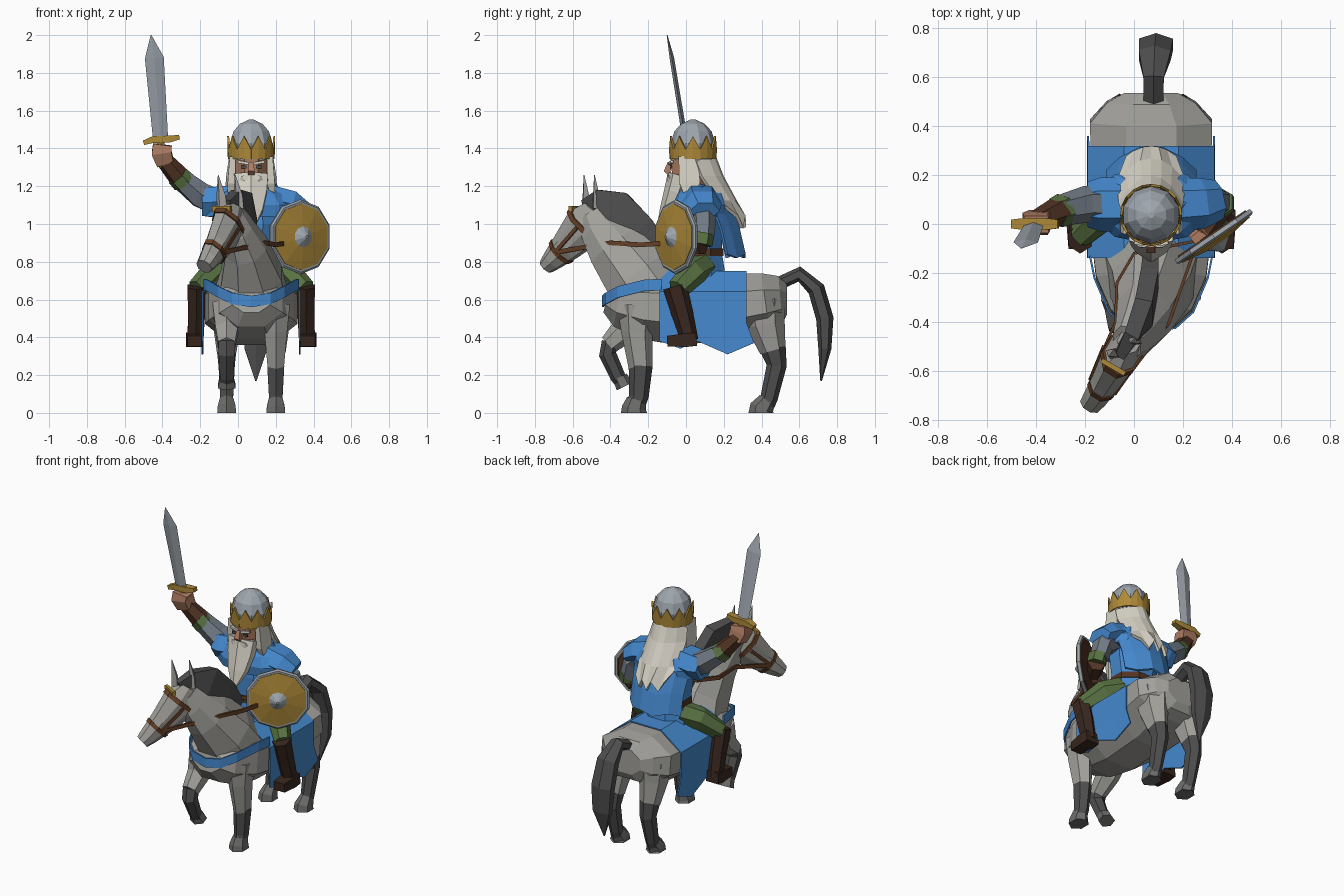
import bpy, bmesh, math
from mathutils import Vector as V

COL = dict(grey=(.36, .355, .33), dark=(.075, .075, .075), blue=(.06, .25, .62), gold=(.42, .25, .04),
           steel=(.34, .38, .42), mail=(.17, .2, .24), brown=(.085, .035, .018), boot=(.04, .02, .013),
           green=(.1, .17, .055), skin=(.42, .2, .12), cream=(.68, .65, .57), rein=(.13, .05, .02),
           hoof=(.15, .15, .145))
MATS = {}
for key, c in COL.items():
    MATS[key] = bpy.data.materials.new(key)
    MATS[key].diffuse_color = (*c, 1)
CX = .07  # centre line of horse and rider


def finish(name, bm, col):
    bmesh.ops.recalc_face_normals(bm, faces=bm.faces)
    me = bpy.data.meshes.new(name)
    bm.to_mesh(me)
    bm.free()
    me.materials.append(MATS[col])
    ob = bpy.data.objects.new(name, me)
    bpy.context.collection.objects.link(ob)
    return ob


def loft(name, pts, col, n=6, side=(1, 0, 0), turn=.5):
    """Skin rings (x, y, z, half width along side, half depth) set square to the path."""
    bm = bmesh.new()
    P = [V(p[:3]) for p in pts]
    k = 1 / math.cos(math.pi / n) if turn else 1
    rings = []
    for i, p in enumerate(pts):
        t = (P[min(i + 1, len(P) - 1)] - P[max(i - 1, 0)]).normalized()
        u = V(side)
        u = (u - t * u.dot(t)).normalized()
        w = t.cross(u)
        ring = []
        for j in range(n):
            a = 2 * math.pi * (j + turn) / n
            q = P[i] + u * p[3] * k * math.cos(a) + w * p[4] * k * math.sin(a)
            q.z = max(q.z, 0)
            ring.append(bm.verts.new(q))
        rings.append(ring)
    for a, b in zip(rings, rings[1:]):
        for j in range(n):
            bm.faces.new((a[j], a[(j + 1) % n], b[(j + 1) % n], b[j]))
    bm.faces.new(rings[0])
    bm.faces.new(rings[-1])
    return finish(name, bm, col)


def sheet(name, rows, col, thick):
    """Grid of points thickened into cloth."""
    bm = bmesh.new()
    R = [[bm.verts.new(p) for p in r] for r in rows]
    for a, b in zip(R, R[1:]):
        for j in range(len(a) - 1):
            bm.faces.new((a[j], a[j + 1], b[j + 1], b[j]))
    ob = finish(name, bm, col)
    m = ob.modifiers.new("thickness", 'SOLIDIFY')
    m.thickness, m.offset = thick, 0
    return ob


# horse body, neck and head
loft("horse_body", [(CX, y, z, w, h) for y, z, w, h in (
    (-.42, .6, .1, .07), (-.36, .585, .165, .13), (-.22, .565, .225, .175), (-.05, .55, .245, .19),
    (.2, .56, .245, .18), (.42, .59, .25, .15), (.5, .6, .18, .125), (.535, .6, .11, .08))], 'grey', 8)
loft("horse_neck", [(.07, -.19, .62, .19, .2), (.07, -.26, .73, .16, .18), (.04, -.375, .88, .11, .15),
                    (.0, -.45, .98, .078, .115), (-.03, -.49, 1.05, .06, .08)], 'grey', 8)
HS = V((.87, -.5, 0))  # sideways direction of the turned head
loft("horse_head", [(-.02, -.48, 1.08, .045, .06), (-.05, -.53, .99, .072, .115), (-.11, -.635, .88, .058, .08),
                    (-.155, -.705, .81, .05, .055), (-.18, -.74, .775, .042, .04)], 'grey', 8, HS)
for x, y in ((-.085, -.53), (.005, -.475)):
    loft("horse_ear", [(x, y, 1.08, .03, .025), (x - .005, y, 1.15, .028, .02), (x - .02, y - .01, 1.26, .002, .002)],
         'grey', 4, HS, 0)
loft("mane", [(-.06, -.535, 1.1, .02, .03), (-.01, -.46, 1.13, .032, .05), (.04, -.36, 1.09, .036, .085),
              (.065, -.24, .97, .036, .08), (.07, -.12, .84, .03, .05)], 'dark', 4)
loft("tail", [(.08, .48, .68, .04, .03), (.08, .6, .735, .042, .035), (.085, .69, .655, .065, .04),
              (.09, .735, .5, .07, .04), (.095, .735, .34, .06, .03), (.095, .715, .17, .004, .004)], 'dark', 6)

# horse legs: upper part, dark lower part and hoof
loft("front_leg", [(.2, -.25, .57, .075, .1), (.2, -.26, .43, .06, .072), (.2, -.24, .24, .043, .055)], 'grey')
loft("front_leg_lower", [(.2, -.24, .25, .045, .055), (.2, -.25, .085, .036, .045), (.2, -.265, .05, .036, .045)], 'dark')
loft("front_hoof", [(.2, -.262, .07, .036, .045), (.2, -.275, .025, .047, .056), (.2, -.275, 0, .05, .06)], 'hoof')
loft("raised_leg", [(-.06, -.26, .56, .075, .1), (-.06, -.32, .44, .06, .065), (-.06, -.41, .36, .045, .045)], 'grey')
loft("raised_leg_lower", [(-.06, -.4, .375, .045, .04), (-.06, -.415, .31, .042, .04), (-.06, -.36, .19, .035, .035),
                          (-.06, -.345, .17, .035, .033)], 'dark')
loft("raised_hoof", [(-.06, -.35, .19, .036, .035), (-.06, -.325, .14, .047, .04)], 'hoof')
for x, d in ((.2, 0), (-.06, .0)):
    loft("hind_leg", [(x, .41, .6, .085, .1), (x, .42, .47, .072, .09), (x, .46 + d, .33, .052, .06)], 'grey')
    loft("hind_leg_lower", [(x, .46 + d, .34, .052, .06), (x, .48 + d, .25, .043, .046),
                            (x, .44 + d, .08, .034, .04), (x, .425 + d, .05, .036, .042)], 'dark')
    loft("hind_hoof", [(x, .43 + d, .065, .036, .042), (x, .4 + d, .025, .047, .055), (x, .4 + d, 0, .05, .06)], 'hoof')

# saddle cloth and chest band
half = ((.258, None), (.256, .48), (.256, .64), (.11, .748))
prof = [(-x, z) for x, z in half] + [(x, z) for x, z in reversed(half)]
sheet("saddle_cloth", [[(CX + x, y + (e if z is None else 0), b if z is None else z) for x, z in prof]
                       for y, e, b in ((-.14, 0, .38), (-.03, 0, .34), (.06, 0, .38), (.22, 0, .31), (.32, .04, .37))],
      'blue', .008)
band = [(.25, -.13, .68), (.232, -.22, .675), (.172, -.36, .64), (.1, -.425, .605), (0, -.44, .59)]
band = [(-x, y, z) for x, y, z in band] + band[-2::-1]
sheet("chest_band", [[(CX + x, y, z + d) for x, y, z in band] for d in (-.03, .03)], 'blue', .008)

# bridle and reins
loft("noseband", [(-.122, -.655, .86, .06, .079), (-.132, -.67, .843, .058, .074)], 'rein', 8, HS)
loft("browband", [(-.045, -.525, 1.005, .076, .118), (-.055, -.54, .985, .077, .118)], 'rein', 8, HS)
loft("brow_ornament", [(*(V((-.085, -.585, 1.08)) + HS * s * .055), .014, .01) for s in (-1, 1)], 'gold', 4, (0, 0, 1))
NB = V((-.127, -.662, .85))
for s, path in ((1, ((.145, -.4, .9), (.2, -.24, .89), (.26, -.07, .9))),
                (-1, ((-.075, -.4, .9), (-.07, -.24, .89), (.0, -.12, .9), (.25, -.07, .9)))):
    loft("rein", [(*q, .012, .006) for q in [tuple(NB + HS * s * .057)] + list(path)], 'rein', 4, (0, 0, 1))
    loft("cheek_strap", [(*(NB + HS * s * .058), .01, .008), (*(V((-.06, -.54, .98)) + HS * s * .074), .01, .008)],
         'rein', 4, (0, 0, 1))

# rider torso, mantle and cape
loft("tunic", [(CX, .08, z, w, d) for z, w, d in
               ((.72, .15, .13), (.85, .13, .11), (1.0, .15, .11), (1.16, .13, .09))], 'blue', 8)
loft("belt", [(CX, .08, z, .137, .118) for z in (.83, .87)], 'brown', 8)
loft("mantle", [(CX, .075, z, w, d) for z, w, d in
                ((1.04, .24, .14), (1.1, .24, .15), (1.16, .19, .13), (1.21, .09, .08))], 'blue', 10)
sheet("cape", [[(CX + s * w, y - abs(s) ** 2 * .1, z + (.02 if i % 2 else 0))
                for i, s in enumerate((-1, -.7, -.25, .25, .7, 1))]
               for z, w, y in ((1.19, .13, .17), (1.08, .19, .24), (.95, .18, .285), (.82, .18, .315))], 'blue', .015)

# rider head, beard and hair
loft("neck_and_face", [(CX, .03, z, w, d) for z, w, d in
                       ((1.14, .05, .05), (1.2, .07, .085), (1.27, .085, .105), (1.38, .09, .11))], 'skin', 8)
loft("nose", [(CX, -.085, 1.325, .012, .012), (CX, -.1, 1.28, .018, .018), (CX, -.085, 1.265, .016, .012)], 'skin', 4)
for s in (-1, 1):
    x = CX + s * .04
    loft("eye", [(x - .015, -.08, 1.302, .007, .006), (x + .015, -.08, 1.302, .007, .006)], 'dark', 4, (0, 0, 1))
    loft("eyebrow", [(CX + s * .012, -.085, 1.32, .007, .008), (CX + s * .07, -.075, 1.33, .007, .008)],
         'cream', 4, (0, 0, 1))
    loft("moustache", [(CX, -.085, 1.252, .012, .012), (CX + s * .04, -.085, 1.242, .014, .012),
                       (CX + s * .08, -.06, 1.2, .004, .004)], 'cream', 4, (0, 0, 1))
    loft("side_lock", [(CX + s * .098, .01, 1.36, .016, .05), (CX + s * .105, .02, 1.22, .02, .055),
                       (CX + s * .125, .04, 1.07, .006, .015)], 'cream', 4)
loft("beard", [(CX, -.04, 1.26, .09, .05), (CX, -.065, 1.17, .082, .045), (CX, -.1, 1.07, .06, .035),
               (CX, -.145, .97, .012, .01)], 'cream', 6)
sheet("hair", [[(CX + s * w, y - s * s * d, z - (tip if i % 2 else 0))
                for i, s in enumerate((-1, -.7, -.3, 0, .3, .6, 1))]
               for z, w, y, d, tip in ((1.38, .105, .14, .11, 0), (1.25, .125, .19, .11, 0),
                                       (1.12, .135, .26, .09, 0), (1.04, .1, .31, .04, .06))], 'cream', .02)

# helmet and crown
HY = .037
loft("helmet", [(CX, HY, z, r, r) for z, r in
                ((1.34, .112), (1.43, .112), (1.49, .094), (1.53, .06), (1.553, .012))], 'steel', 10)
ring = [2 * math.pi * i / 20 for i in range(21)]
sheet("crown", [[(CX + r * math.sin(a), HY - r * math.cos(a), 1.345 if r < .12 else 1.395 + .07 * (i % 2))
                 for i, a in enumerate(ring)] for r in (.119, .122)], 'gold', .01)

# raised sword arm
UP = (0, 0, 1)
loft("right_sleeve", [(-.08, .08, 1.1, .07, .07), (-.2, .08, 1.155, .065, .065), (-.3, .055, 1.235, .052, .055)],
     'mail', 6, UP)
loft("shoulder_pad", [(-.03, .08, 1.13, .075, .095), (-.14, .08, 1.115, .08, .095), (-.19, .08, 1.115, .072, .08)],
     'blue', 6, UP)
loft("left_shoulder_pad", [(.17, .08, 1.13, .075, .095), (.28, .085, 1.105, .07, .09), (.35, .1, 1.07, .045, .07)],
     'blue', 6, UP)
loft("right_cuff", [(-.285, .06, 1.22, .056, .06), (-.32, .045, 1.255, .052, .055)], 'green', 6, UP)
loft("right_bracer", [(-.29, .06, 1.225, .054, .056), (-.4, .01, 1.35, .038, .04)], 'brown', 6, UP)
loft("right_hand", [(-.385, .015, 1.325, .045, .04), (-.405, 0, 1.38, .052, .045), (-.4, -.002, 1.42, .05, .035)],
     'skin', 4)
loft("sword_guard", [(-.5, 0, 1.43, .018, .012), (-.45, 0, 1.447, .024, .018), (-.36, 0, 1.45, .024, .018),
                     (-.31, 0, 1.46, .018, .012)], 'gold', 4, (0, 1, 0))
loft("sword_grip", [(-.395, .01, 1.3, .018, .018), (-.41, 0, 1.45, .018, .018)], 'gold')
loft("sword_blade", [(-.41, -.005, 1.45, .04, .014), (-.443, -.075, 1.88, .05, .012), (-.46, -.1, 2, .002, .002)],
     'steel', 4, (1, 0, 0), 0)

# shield arm
loft("left_sleeve", [(.24, .08, 1.08, .06, .065), (.32, .09, 1.02, .055, .06), (.35, .09, .92, .048, .05)], 'mail')
loft("left_cuff", [(.352, .09, .95, .05, .052), (.36, .08, .89, .05, .052)], 'green')
loft("left_bracer", [(.365, .09, .89, .048, .048), (.28, -.04, .9, .04, .04)], 'brown', 6, UP)
loft("left_hand", [(.29, -.03, .9, .04, .03), (.24, -.07, .9, .035, .03)], 'skin', 6, UP)

# round shield built outward along its facing direction
SC, SN = V((.327, -.052, .932)), V((.56, -.83, 0))
for name, col, steps in (("shield_back", 'brown', ((-.018, .165), (0, .18))),
                         ("shield_rim", 'steel', ((-.012, .184), (.005, .188), (.012, .178))),
                         ("shield_face", 'gold', ((.005, .167), (.016, .167), (.034, .05))),
                         ("shield_boss", 'steel', ((.02, .058), (.032, .055), (.068, .008)))):
    loft(name, [(*(SC + SN * t), r, r) for t, r in steps], col, 10, (.83, .56, 0))

# rider legs, mirrored about the centre line
for s in (-1, 1):
    def leg(name, pts, col, n=6):
        loft(name, [(CX + s * x, *r) for x, *r in pts], col, n, (1, 0, 0))
    leg("thigh", [(.1, .09, .78, .06, .065), (.2, .04, .745, .058, .062), (.29, -.045, .655, .045, .05)], 'green')
    leg("boot", [(.29, -.06, .67, .047, .055), (.29, -.02, .53, .045, .05), (.295, .02, .38, .042, .04)], 'boot')
    leg("boot_foot", [(.3, .055, .39, .045, .035), (.3, 0, .385, .046, .036), (.3, -.1, .38, .038, .028)], 'boot', 4)
